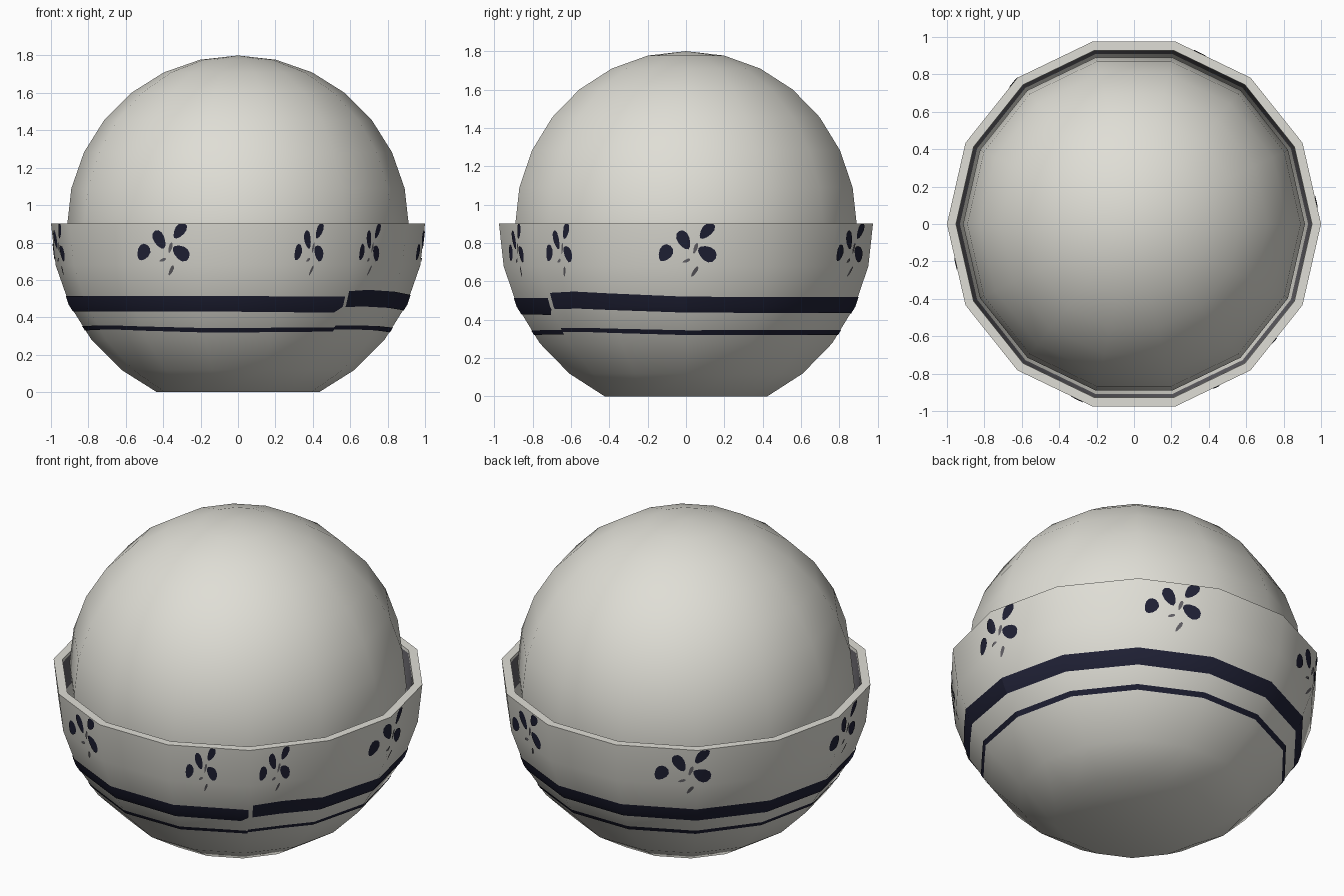
import bpy, bmesh, math

if "Cube" in bpy.data.objects:
    bpy.data.objects.remove(bpy.data.objects["Cube"])

SIDES = 14
STEP = 2 * math.pi / SIDES
RIM = 0.901                      # height of the bowl's rim


def material(name, rgb):
    m = bpy.data.materials.new(name)
    m.diffuse_color = (*rgb, 1)
    m.use_nodes = True
    m.node_tree.nodes["Principled BSDF"].inputs["Base Color"].default_value = m.diffuse_color
    return m


GLAZE = material("off white glaze", (0.74, 0.73, 0.67))
NAVY = material("navy paint", (0.014, 0.015, 0.036))
GREY = material("grey paint", (0.13, 0.125, 0.14))


def finish(bm, name, mats, angle=35):
    me = bpy.data.meshes.new(name)
    bm.to_mesh(me)
    bm.free()
    ob = bpy.data.objects.new(name, me)
    bpy.context.collection.objects.link(ob)
    for m in mats:
        me.materials.append(m)
    bpy.ops.object.select_all(action='DESELECT')
    ob.select_set(True)
    bpy.context.view_layer.objects.active = ob
    bpy.ops.object.shade_smooth_by_angle(angle=math.radians(angle))
    return ob


def lathe(profile):
    """Turn (radius, height) points around z; open ends are capped."""
    bm = bmesh.new()
    rings = []
    for r, z in profile:
        if r < 1e-4:
            rings.append([bm.verts.new((0, 0, z))] * SIDES)
        else:
            rings.append([bm.verts.new((r * math.cos(i * STEP), r * math.sin(i * STEP), z))
                          for i in range(SIDES)])
    for a, b in zip(rings, rings[1:]):
        for i in range(SIDES):
            j = (i + 1) % SIDES
            quad = list(dict.fromkeys((a[i], a[j], b[j], b[i])))
            bm.faces.new(quad)
    for ring in (rings[0], rings[-1]):
        if ring[0] is not ring[1]:
            bm.faces.new(ring)
    bmesh.ops.recalc_face_normals(bm, faces=bm.faces)
    return bm


def arc(radius, centre, first, last):
    half = math.pi / SIDES
    return [(radius * math.sin(k * half), centre + radius * math.cos(k * half))
            for k in range(first, last + 1)]


# Bowl: lower part of a 14-ring sphere with a flat foot, rim and inner wall
outer = arc(1.0, RIM, 7, 12)
outer[-1] = (outer[-1][0], 0.0)
inner = [(0.952, RIM), (0.95, 0.885), (0.931, 0.73)] + arc(0.95, RIM, 9, 11)
bm = lathe(outer[::-1] + inner)
for f in bm.faces:
    c = f.calc_center_median()
    inside = math.hypot(c.x, c.y) < 0.94 and 0.74 < c.z < 0.88 and f.normal.dot((c.x, c.y, 0)) < 0
    f.material_index = 1 if inside else 0   # painted line inside the rim
finish(bm, "bowl", [GLAZE, GREY])

# Filling: round dome rising out of the bowl
finish(lathe(arc(0.914, 0.886, 0, 9)), "dome_filling", [GLAZE])

# Painted decoration: drawn flat as (angle, height), then wrapped on the bowl
paint = bmesh.new()


def shape(points, mat):
    f = paint.faces.new([paint.verts.new((u, min(z, RIM - 0.003), 0)) for u, z in points])
    f.material_index = mat


def petal(u, z, length, width, tilt, squeeze, mat=0):
    pts = []
    t = math.radians(tilt)
    for i in range(12):
        a = i * math.pi / 6
        x = length * math.cos(a)
        y = width * math.sin(a) * (1 + 0.25 * math.cos(a))
        pts.append((u + squeeze * (x * math.cos(t) - y * math.sin(t)),
                    z + x * math.sin(t) + y * math.cos(t)))
    shape(pts, mat)


def flower(deg, squeeze=1.0):
    u = math.radians(deg)
    # offset, height, half length, half width, tilt, paint
    for du, z, l, w, tilt, mat in ((-0.113, 0.747, 0.048, 0.036, 55, 0),
                                   (-0.012, 0.815, 0.054, 0.033, 118, 0),
                                   (0.113, 0.865, 0.054, 0.030, 50, 0),
                                   (0.115, 0.745, 0.055, 0.038, -30, 0),
                                   (0.052, 0.772, 0.030, 0.010, 70, 1),
                                   (0.002, 0.707, 0.022, 0.008, 20, 1),
                                   (0.048, 0.650, 0.032, 0.010, 55, 1)):
        petal(u + du * squeeze, z, l, w, tilt, squeeze, mat)


def stripe(stations):
    for (d0, lo0, hi0), (d1, lo1, hi1) in zip(stations, stations[1:]):
        u0, u1 = math.radians(d0), math.radians(d1)
        shape([(u0, lo0), (u1, lo1), (u1, hi1), (u0, hi0)], 0)


for deg in (0, 62, 123.5, 185.5, 245):
    flower(deg)
for deg in (293, 316.5 - 360):
    flower(deg, 0.55)

# Stripes step at the seam on the front right
stripe([(-50, 0.455, 0.54), (-40, 0.458, 0.547), (0, 0.437, 0.52), (180, 0.43, 0.515),
        (270, 0.43, 0.513), (306, 0.425, 0.512), (308.5, 0.455, 0.512)])
stripe([(-51.4, 0.335, 0.357), (-38, 0.335, 0.357), (0, 0.32, 0.345), (130, 0.322, 0.348),
        (215, 0.335, 0.357), (260, 0.318, 0.342), (308.6, 0.324, 0.347)])

# Cut the flat drawing along the bowl's edges so that it folds exactly with them
cuts = [((k * STEP, 0, 0), (1, 0, 0)) for k in range(-3, SIDES)]
cuts += [((0, z, 0), (0, 1, 0)) for r, z in outer[1:-1]]
for co, no in cuts:
    geom = paint.verts[:] + paint.edges[:] + paint.faces[:]
    bmesh.ops.bisect_plane(paint, geom=geom, plane_co=co, plane_no=no, dist=1e-5)


def bowl_radius(z):
    for (r1, z1), (r0, z0) in zip(outer, outer[1:]):
        if z >= z0:
            return r0 + (r1 - r0) * (z - z0) / (z1 - z0)


for v in paint.verts:
    u, z = v.co.x, v.co.y
    k = math.floor(u / STEP)
    t = u / STEP - k
    r = bowl_radius(z) + 0.004
    a, b = k * STEP, (k + 1) * STEP
    v.co = (r * ((1 - t) * math.cos(a) + t * math.cos(b)),
            r * ((1 - t) * math.sin(a) + t * math.sin(b)), z)
paint.normal_update()
finish(paint, "painted_flowers_and_stripes", [NAVY, GREY])
